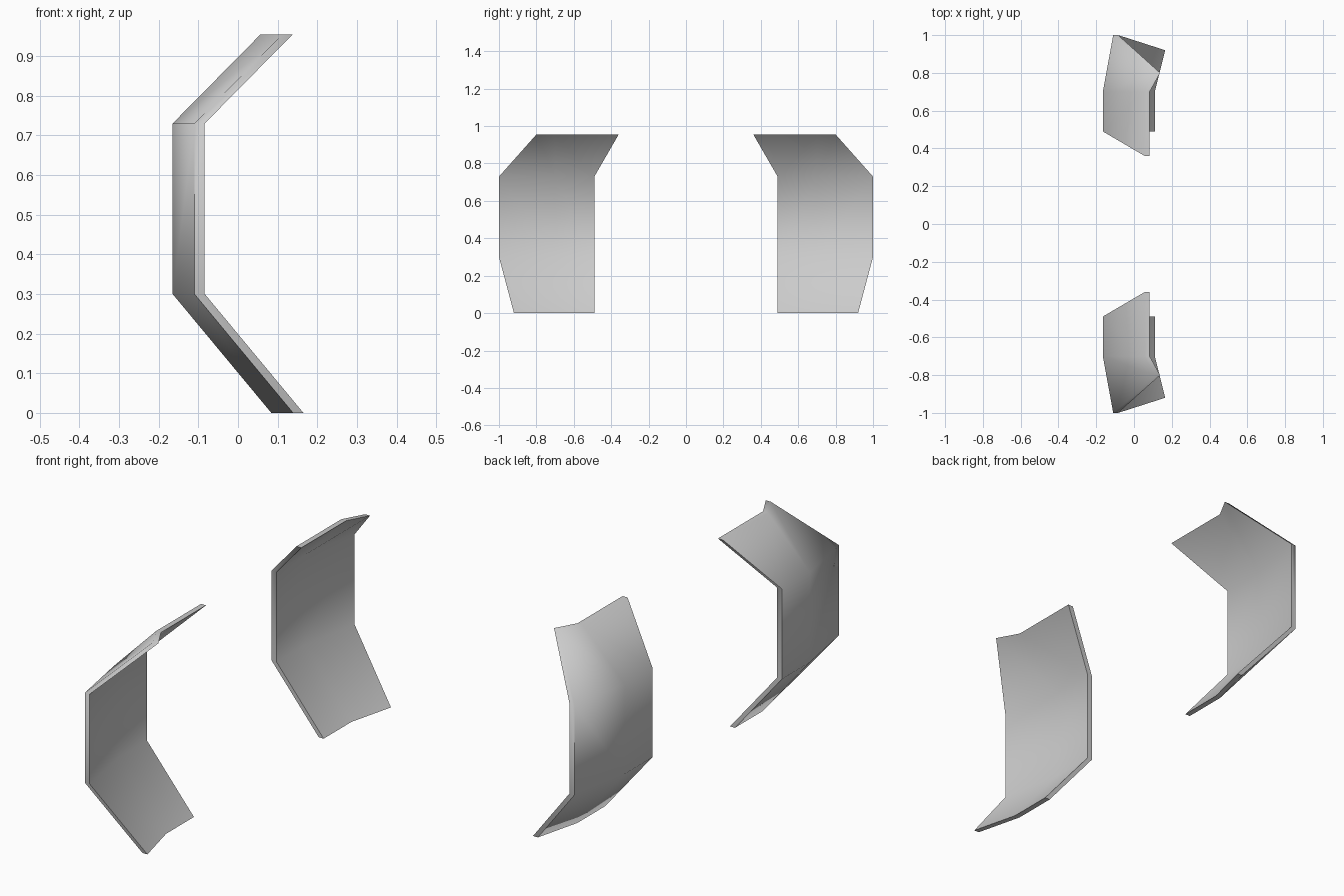
import bpy, bmesh, math

cube = bpy.data.objects.get("Cube")
if cube:
    bpy.data.objects.remove(cube, do_unlink=True)

grey = bpy.data.materials.new("plain_grey")
grey.use_nodes = True
colour = (0.6, 0.6, 0.6, 1)
grey.diffuse_color = colour
grey.node_tree.nodes["Principled BSDF"].inputs["Base Color"].default_value = colour

THICKNESS = 0.026   # plate depth along x
FLARE = 0.055       # how far the outer column bends towards +x
MID_Y = 0.7

# One row per fold: height, x of the flat part, inner y, outer y
ROWS = [
    (0.0, 0.084, 0.49, 0.92),
    (0.30, -0.165, 0.49, 1.0),
    (0.73, -0.165, 0.49, 1.0),
    (0.955, 0.057, 0.36, 0.80),
]


def folded_plate(name, side):
    bm = bmesh.new()
    grid = []
    for z, x, inner, outer in ROWS:
        points = [(x, inner), (x, MID_Y), (x + FLARE, outer)]
        grid.append([bm.verts.new((px, side * py, z)) for px, py in points])
    # Panels between neighbouring folds
    for low, high in zip(grid, grid[1:]):
        for c in range(2):
            bm.faces.new((low[c], low[c + 1], high[c + 1], high[c]))
    # Give the sheet its thickness
    sheet = bm.faces[:]
    copy = bmesh.ops.extrude_face_region(bm, geom=sheet, use_keep_orig=True)
    moved = [v for v in copy["geom"] if isinstance(v, bmesh.types.BMVert)]
    bmesh.ops.translate(bm, verts=moved, vec=(THICKNESS, 0, 0))
    bmesh.ops.recalc_face_normals(bm, faces=bm.faces[:])

    mesh = bpy.data.meshes.new(name)
    bm.to_mesh(mesh)
    bm.free()
    mesh.materials.append(grey)
    plate = bpy.data.objects.new(name, mesh)
    bpy.context.collection.objects.link(plate)

    # Soft folds, crisp rim
    bpy.ops.object.select_all(action="DESELECT")
    plate.select_set(True)
    bpy.context.view_layer.objects.active = plate
    bpy.ops.object.shade_smooth_by_angle(angle=math.radians(55))


folded_plate("front_plate", -1)
folded_plate("back_plate", 1)
